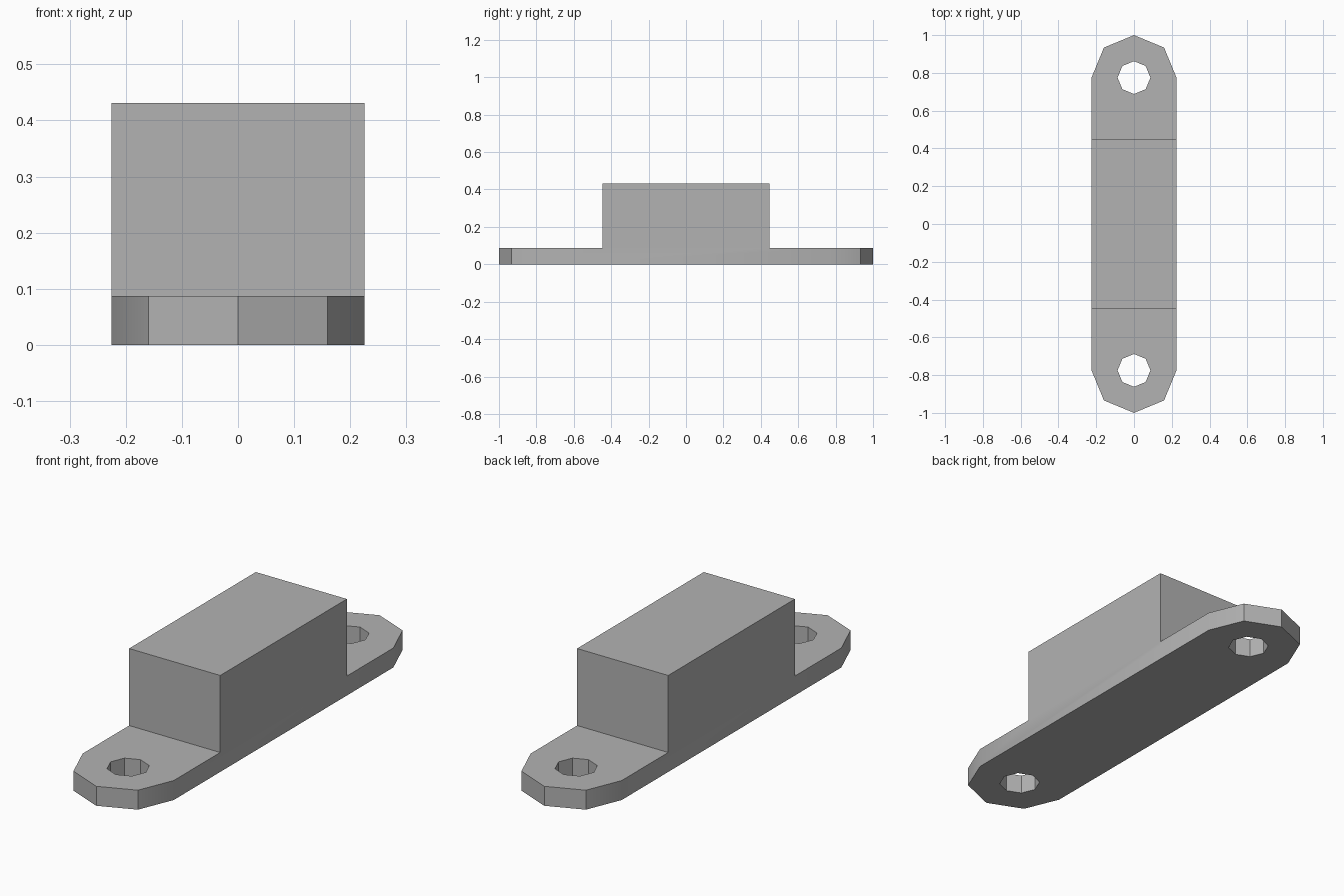
import bpy, bmesh
from math import sin, cos, pi, radians
from mathutils import Matrix

if "Cube" in bpy.data.objects:
    bpy.data.objects.remove(bpy.data.objects["Cube"])

HALF_WIDTH = 0.225
EAR_Y = 0.775
HOLE_RADIUS = 0.087
PLATE_TOP = 0.087
BLOCK_Y = 0.447
BLOCK_TOP = 0.431

grey = bpy.data.materials.new("plain grey")
grey.use_nodes = True
colour = (0.45, 0.45, 0.45, 1)
grey.diffuse_color = colour
grey.node_tree.nodes["Principled BSDF"].inputs["Base Color"].default_value = colour


def make_object(name, bm):
    mesh = bpy.data.meshes.new(name)
    bm.to_mesh(mesh)
    bm.free()
    mesh.materials.append(grey)
    obj = bpy.data.objects.new(name, mesh)
    bpy.context.collection.objects.link(obj)
    return obj


def ear(sign):
    # Half octagon that rounds off one end of the plate
    start = 0 if sign > 0 else pi
    return [(HALF_WIDTH * cos(start + i * pi / 4),
             sign * EAR_Y + HALF_WIDTH * sin(start + i * pi / 4)) for i in range(5)]


def extrude(bm, faces, height):
    new = bmesh.ops.extrude_face_region(bm, geom=faces)["geom"]
    bmesh.ops.delete(bm, geom=[f for f in faces if f.is_valid], context="FACES_ONLY")
    bmesh.ops.translate(bm, vec=(0, 0, height),
                        verts=[g for g in new if isinstance(g, bmesh.types.BMVert)])
    return [g for g in new if isinstance(g, bmesh.types.BMFace)]


# Mounting plate, with its top split where the block rises
bm = bmesh.new()
bottom = bm.faces.new([bm.verts.new((x, y, 0)) for x, y in ear(1) + ear(-1)])
base = bmesh.ops.duplicate(bm, geom=[bottom])["geom"]
top = extrude(bm, [bottom], PLATE_TOP)
for y in (-BLOCK_Y, BLOCK_Y):
    faces = [f for f in bm.faces if min(v.co.z for v in f.verts) > PLATE_TOP / 2]
    geom = faces + list({e for f in faces for e in f.edges}) + list({v for f in faces for v in f.verts})
    bmesh.ops.bisect_plane(bm, geom=geom, plane_co=(0, y, 0), plane_no=(0, 1, 0))

# Raised block, drawn up from the middle of the plate
middle = [f for f in bm.faces if f.calc_center_median().z > PLATE_TOP * 0.9
          and abs(f.calc_center_median().y) < 0.1]
extrude(bm, middle, BLOCK_TOP - PLATE_TOP)
bmesh.ops.remove_doubles(bm, verts=bm.verts[:], dist=0.0001)
bmesh.ops.recalc_face_normals(bm, faces=bm.faces[:])
bmesh.ops.dissolve_limit(bm, angle_limit=radians(1), verts=bm.verts[:], edges=bm.edges[:])
body = make_object("mounting_block", bm)

# Eight-sided screw holes through both ends
bm = bmesh.new()
for y in (-EAR_Y, EAR_Y):
    bmesh.ops.create_cone(bm, cap_ends=True, segments=8, radius1=HOLE_RADIUS,
                          radius2=HOLE_RADIUS, depth=0.4,
                          matrix=Matrix.Translation((0, y, 0)))
cutter = make_object("screw_hole_cutter", bm)
cutter.hide_render = True

bpy.ops.object.select_all(action="DESELECT")
body.select_set(True)
bpy.context.view_layer.objects.active = body
cut = body.modifiers.new("screw holes", "BOOLEAN")
cut.operation = "DIFFERENCE"
cut.solver = "EXACT"
cut.object = cutter
bpy.ops.object.modifier_apply(modifier=cut.name)
bpy.data.objects.remove(cutter)

bpy.ops.object.shade_smooth_by_angle(angle=radians(30))
